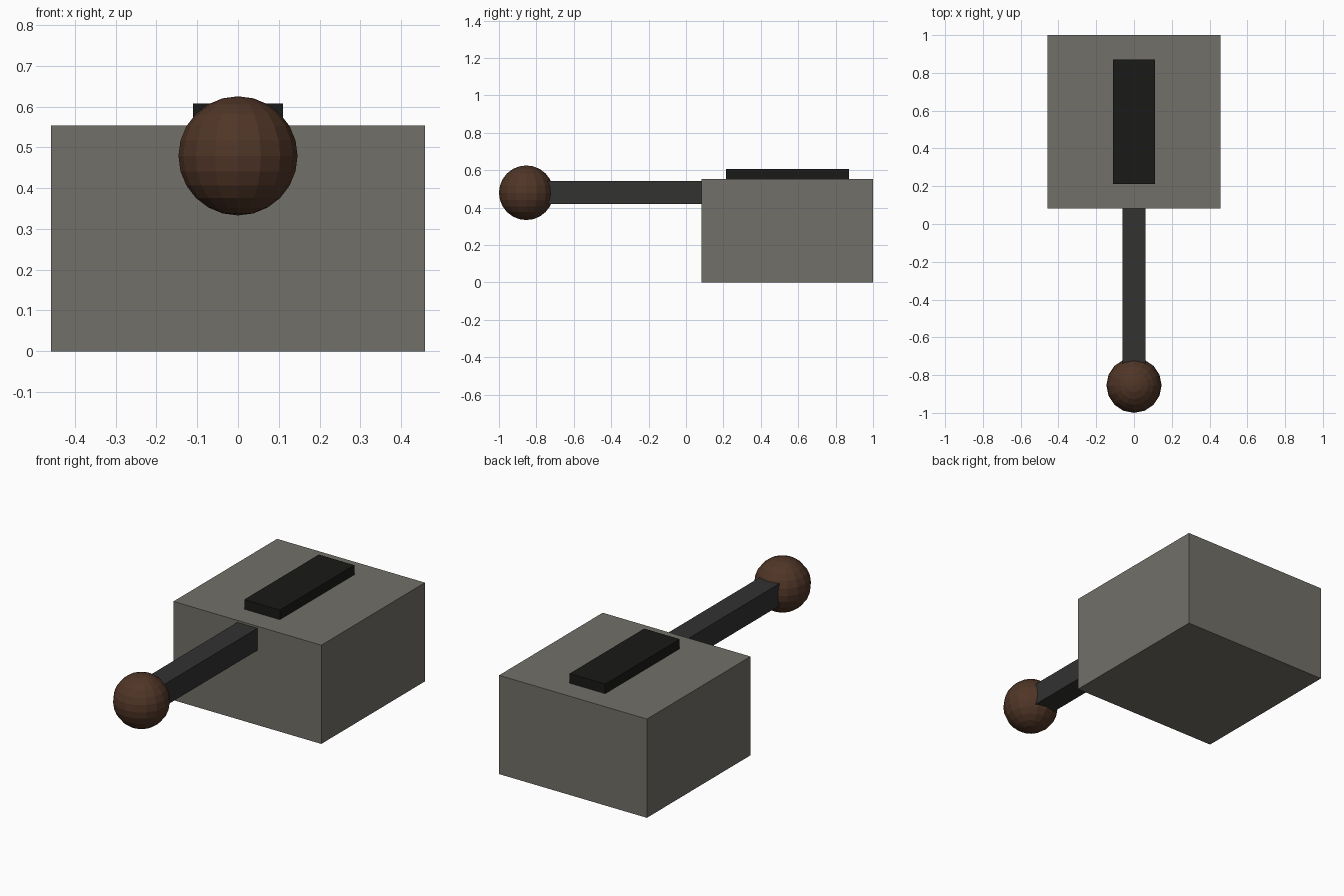
import bpy

if "Cube" in bpy.data.objects:
    bpy.data.objects.remove(bpy.data.objects["Cube"])


def material(name, rgb):
    m = bpy.data.materials.new(name)
    m.diffuse_color = (*rgb, 1)
    m.use_nodes = True
    m.node_tree.nodes["Principled BSDF"].inputs["Base Color"].default_value = m.diffuse_color
    return m


def box(name, lo, hi, mat):
    centre = [(a + b) / 2 for a, b in zip(lo, hi)]
    bpy.ops.mesh.primitive_cube_add(size=1, location=centre)
    ob = bpy.context.object
    ob.name = name
    ob.scale = [b - a for a, b in zip(lo, hi)]
    bpy.ops.object.transform_apply(location=False, rotation=False, scale=True)
    ob.data.materials.append(mat)
    return ob


stone = material("warm_grey", (0.17, 0.16, 0.14))
black = material("black", (0.01, 0.01, 0.009))
iron = material("dark_iron", (0.032, 0.032, 0.031))
wood = material("dark_brown", (0.08, 0.036, 0.02))

# Housing with the slot plate on top
box("housing", (-0.458, 0.083, 0), (0.458, 1.0, 0.553), stone)
box("slot_plate", (-0.11, 0.213, 0.55), (0.11, 0.872, 0.607), black)

# Lever arm running from the housing into the knob
box("lever_arm", (-0.062, -0.80, 0.418), (0.062, 0.10, 0.542), iron)

# Faceted ball knob
bpy.ops.mesh.primitive_uv_sphere_add(segments=16, ring_count=12, radius=0.146,
                                     location=(0, -0.854, 0.479))
knob = bpy.context.object
knob.name = "knob"
knob.data.materials.append(wood)
